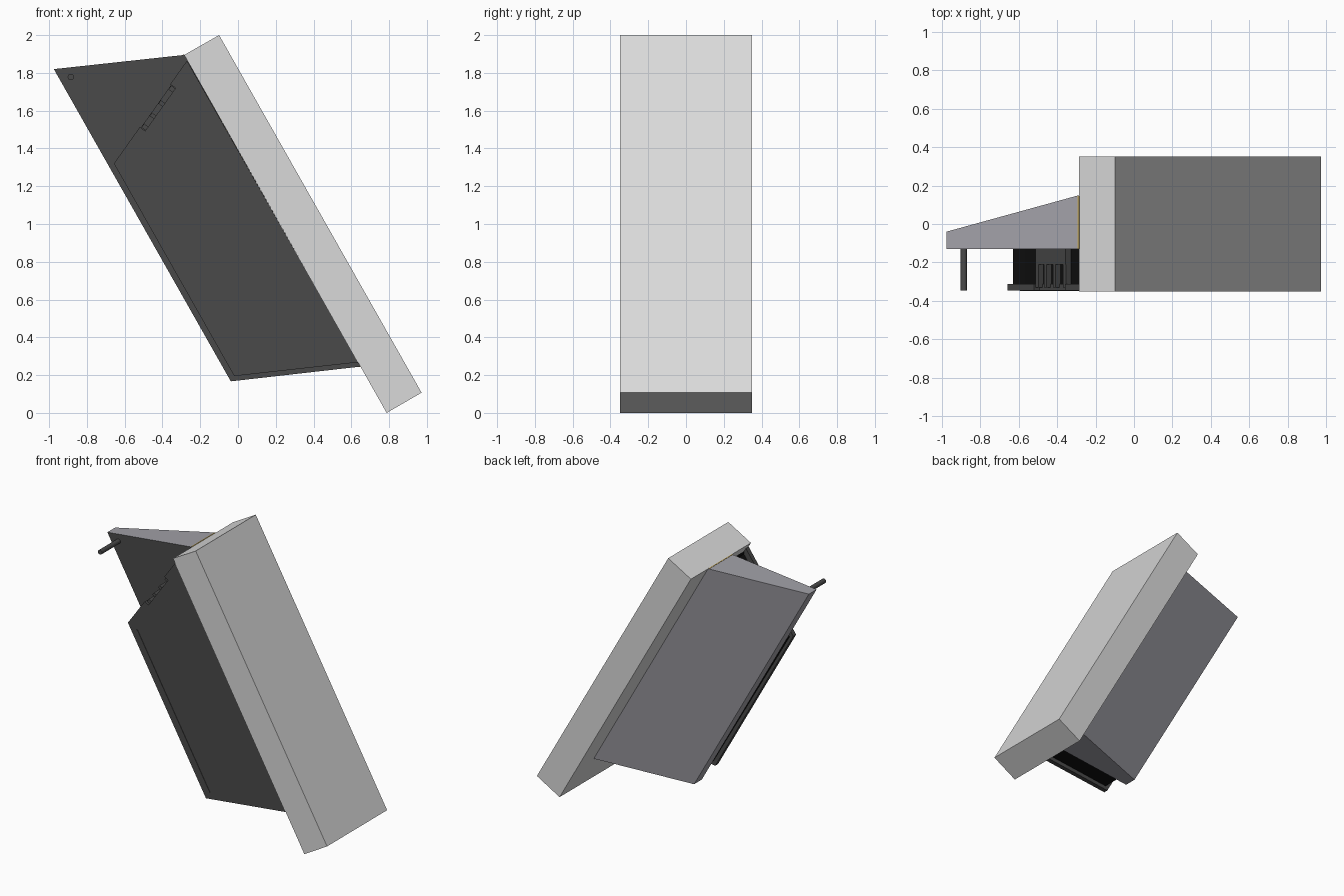
import bpy, bmesh, math
from mathutils import Vector

if "Cube" in bpy.data.objects:
    bpy.data.objects.remove(bpy.data.objects["Cube"])


def mat(name, r, g, b):
    m = bpy.data.materials.new(name)
    m.diffuse_color = (r, g, b, 1)
    m.use_nodes = True
    m.node_tree.nodes["Principled BSDF"].inputs["Base Color"].default_value = m.diffuse_color
    return m


LIGHT = mat("light_grey", 0.70, 0.70, 0.70)
GREY = mat("cool_grey", 0.36, 0.355, 0.39)
DARK = mat("dark_grey", 0.068, 0.068, 0.068)
BLACK = mat("black", 0.005, 0.005, 0.005)
YELLOW = mat("dull_yellow", 0.55, 0.40, 0.12)


def prism(name, pts, front, back, *mats):
    """Extrude an x-z outline along y; back may be one depth or one per point."""
    backs = back if isinstance(back, (list, tuple)) else [back] * len(pts)
    bm = bmesh.new()
    f = [bm.verts.new((x, front, z)) for x, z in pts]
    b = [bm.verts.new((x, y, z)) for (x, z), y in zip(pts, backs)]
    bm.faces.new(f)
    bm.faces.new(b[::-1])
    n = len(pts)
    for i in range(n):
        j = (i + 1) % n
        bm.faces.new((f[i], b[i], b[j], f[j]))
    bmesh.ops.recalc_face_normals(bm, faces=bm.faces)
    # second material, if given, goes on the front face
    if len(mats) > 1:
        for face in bm.faces:
            if face.normal.y < -0.99:
                face.material_index = 1
    me = bpy.data.meshes.new(name)
    bm.to_mesh(me)
    bm.free()
    for m in mats:
        me.materials.append(m)
    ob = bpy.data.objects.new(name, me)
    bpy.context.collection.objects.link(ob)
    return ob


# Leaning slab
prism("slab", [(-0.285, 1.895), (-0.10, 2.0), (0.972, 0.107), (0.787, 0.0)],
      -0.35, 0.35, LIGHT)

# Tapered housing, thick at the slab and thin at the outer edge
prism("housing", [(-0.975, 1.82), (-0.285, 1.895), (0.648, 0.245), (-0.038, 0.167)],
      -0.13, [-0.04, 0.15, 0.15, -0.04], GREY, DARK)

# Thin seam between housing and slab
prism("seam", [(-0.293, 1.897), (-0.286, 1.898), (0.648, 0.243), (0.641, 0.242)],
      -0.129, 0.145, YELLOW)

# Slanted upper edge of the cover: along it (T) and into the cover (D)
A = Vector((-0.657, 1.32))
T = (Vector((-0.27, 1.865)) - A).normalized()
D = Vector((T.y, -T.x))


def edge(s, d=0.0):
    return tuple(A + T * s + D * d)


# Front cover plate with a notch for the port
prism("cover_plate", [tuple(A), edge(0.237), edge(0.237, 0.035), edge(0.515, 0.035),
                      edge(0.515), (-0.27, 1.865), (0.636, 0.268), (-0.02, 0.195)],
      -0.345, -0.312, DARK)

# Recessed black core behind the plate
prism("core", [(-0.628, 1.31), edge(0.1, 0.04), edge(0.64, 0.04), (-0.255, 1.84),
               (0.62, 0.295), (-0.005, 0.225)], -0.313, -0.128, BLACK)

# Port: solid block with upright fins
def port_part(name, s0, s1, d0, d1, y0, y1):
    prism(name, [edge(s0, d0), edge(s1, d0), edge(s1, d1), edge(s0, d1)], y0, y1, DARK)


port_part("port_block", 0.24, 0.512, 0.006, 0.08, -0.21, -0.129)
for i, (s, w) in enumerate([(0.24, 0.025), (0.315, 0.022), (0.395, 0.022), (0.487, 0.025)]):
    port_part(f"port_fin_{i}", s, s + w, 0.008, 0.08, -0.33, -0.205)

# Slim rib along the outer side of the cover
prism("cover_rib", [(-0.592, 1.288), (-0.578, 1.288), (0.014, 0.247), (0.0, 0.243)],
      -0.348, -0.34, DARK)

# Round pin at the outer top corner
prism("pin", [(-0.885 + 0.017 * math.cos(a * math.tau / 16),
               1.778 + 0.017 * math.sin(a * math.tau / 16)) for a in range(16)],
      -0.345, -0.125, DARK)
